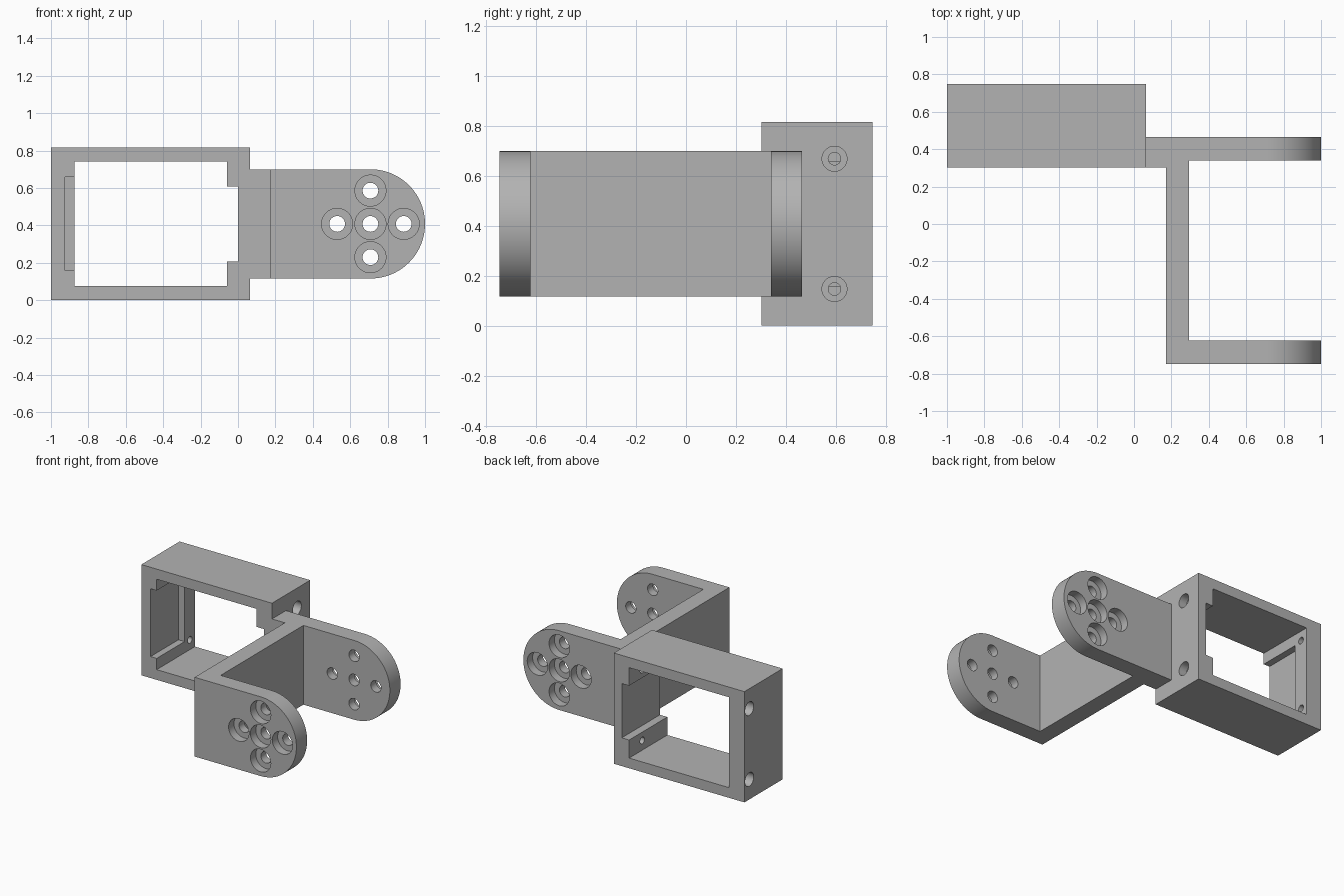
import bpy, bmesh, math
from mathutils import Matrix, Vector

cube = bpy.data.objects.get("Cube")
if cube:
    bpy.data.objects.remove(cube, do_unlink=True)

grey = bpy.data.materials.new("matte grey")
grey.use_nodes = True
COLOUR = (0.45, 0.45, 0.45, 1)
grey.diffuse_color = COLOUR
grey.node_tree.nodes["Principled BSDF"].inputs["Base Color"].default_value = COLOUR


def make_object(name, bm):
    bmesh.ops.recalc_face_normals(bm, faces=bm.faces)
    mesh = bpy.data.meshes.new(name)
    bm.to_mesh(mesh)
    bm.free()
    mesh.materials.append(grey)
    obj = bpy.data.objects.new(name, mesh)
    bpy.context.collection.objects.link(obj)
    return obj


def prism(name, points, axis, start, end):
    """Extrude an outline along z (outline in x, y) or along y (outline in x, z)."""
    bm = bmesh.new()
    place = (lambda a, b: (a, b, start)) if axis == "z" else (lambda a, b: (a, start, b))
    face = bm.faces.new([bm.verts.new(place(a, b)) for a, b in points])
    step = Vector((0, 0, end - start)) if axis == "z" else Vector((0, end - start, 0))
    new = bmesh.ops.extrude_face_region(bm, geom=[face])["geom"]
    bmesh.ops.translate(bm, vec=step, verts=[v for v in new if isinstance(v, bmesh.types.BMVert)])
    return make_object(name, bm)


def rect(a0, a1, b0, b1):
    return [(a0, b0), (a1, b0), (a1, b1), (a0, b1)]


def stepped_drills(name, holes, bore, hole, depth, length, sides=48):
    """Counterbored drill bodies, each given as (surface point, drilling direction)."""
    bm = bmesh.new()
    profile = [(bore, -0.02), (bore, depth), (hole, depth), (hole, length)]
    for point, direction in holes:
        turn = Vector((0, 0, 1)).rotation_difference(Vector(direction)).to_matrix().to_4x4()
        matrix = Matrix.Translation(point) @ turn
        rings = []
        for r, h in profile:
            angles = [2 * math.pi * i / sides for i in range(sides)]
            rings.append([bm.verts.new(matrix @ Vector((r * math.cos(a), r * math.sin(a), h)))
                          for a in angles])
        for low, high in zip(rings, rings[1:]):
            for i in range(sides):
                j = (i + 1) % sides
                bm.faces.new((low[i], low[j], high[j], high[i]))
        bm.faces.new(rings[0])
        bm.faces.new(rings[-1])
    return make_object(name, bm)


def boolean(target, tool, operation="DIFFERENCE"):
    mod = target.modifiers.new("cut", "BOOLEAN")
    mod.operation = operation
    mod.solver = "EXACT"
    mod.object = tool
    bpy.context.view_layer.objects.active = target
    bpy.ops.object.modifier_apply(modifier=mod.name)
    bpy.data.objects.remove(tool, do_unlink=True)


def finish(obj):
    bpy.ops.object.select_all(action="DESELECT")
    obj.select_set(True)
    bpy.context.view_layer.objects.active = obj
    bpy.ops.object.shade_smooth_by_angle(angle=math.radians(30))


# Shared dimensions
MID = 0.408
FRONT, BACK = 0.303, 0.748
FRAME_END = 0.065
WALL = 0.125

# Rectangular motor frame, open from front to back
frame = prism("motor_frame", rect(-1, FRAME_END, 0, 2 * MID), "y", FRONT, BACK)
half = [(-0.875, 0.333), (-0.06, 0.333), (-0.06, 0.2), (0, 0.2)]
opening = [(x, MID - h) for x, h in half] + [(x, MID + h) for x, h in reversed(half)]
boolean(frame, prism("opening_cutter", opening, "y", FRONT - 0.1, BACK + 0.1))

# Recess in the inner face of the far wall, open to the front
boolean(frame, prism("recess_cutter", rect(-0.925, -0.8, MID - 0.25, MID + 0.25),
                     "y", FRONT - 0.1, 0.628))

# Counterbored screw holes through both end walls
screws = []
for side in (-1, 1):
    z = MID + side * 0.261
    screws += [((FRAME_END, 0.595, z), (-1, 0, 0)), ((-1, 0.69, z), (1, 0, 0))]
boolean(frame, stepped_drills("screw_cutter", screws, 0.05, 0.025, WALL / 2, WALL + 0.03))
finish(frame)

# Fork bracket: neck, cross web and two arms in one outline
outline = [(FRAME_END, FRONT), (0.17, FRONT), (0.17, -BACK), (1.1, -BACK),
           (1.1, -BACK + WALL), (0.295, -BACK + WALL), (0.295, 0.34),
           (1.1, 0.34), (1.1, 0.465), (FRAME_END, 0.465)]
RADIUS = 0.292
HUB = 1 - RADIUS
bracket = prism("fork_bracket", outline, "z", MID - RADIUS - 0.05, MID + RADIUS + 0.05)

# Round the arm tips by keeping only what lies inside the side profile
steps = 48
arc = [(HUB + RADIUS * math.cos(a), MID + RADIUS * math.sin(a))
       for a in (math.pi * (i / steps - 0.5) for i in range(steps + 1))]
boolean(bracket, prism("tip_profile", [(0, MID - RADIUS)] + arc + [(0, MID + RADIUS)],
                       "y", -1, 1), "INTERSECT")

# Cross of five counterbored holes, entered from the outside of each arm
holes = []
for dx, dz in ((0, 0), (1, 0), (-1, 0), (0, 1), (0, -1)):
    x, z = HUB + 0.178 * dx, MID + 0.178 * dz
    holes += [((x, -BACK, z), (0, 1, 0)), ((x, 0.465, z), (0, -1, 0))]
boolean(bracket, stepped_drills("horn_cutter", holes, 0.083, 0.042, WALL / 2, WALL + 0.05))
finish(bracket)
